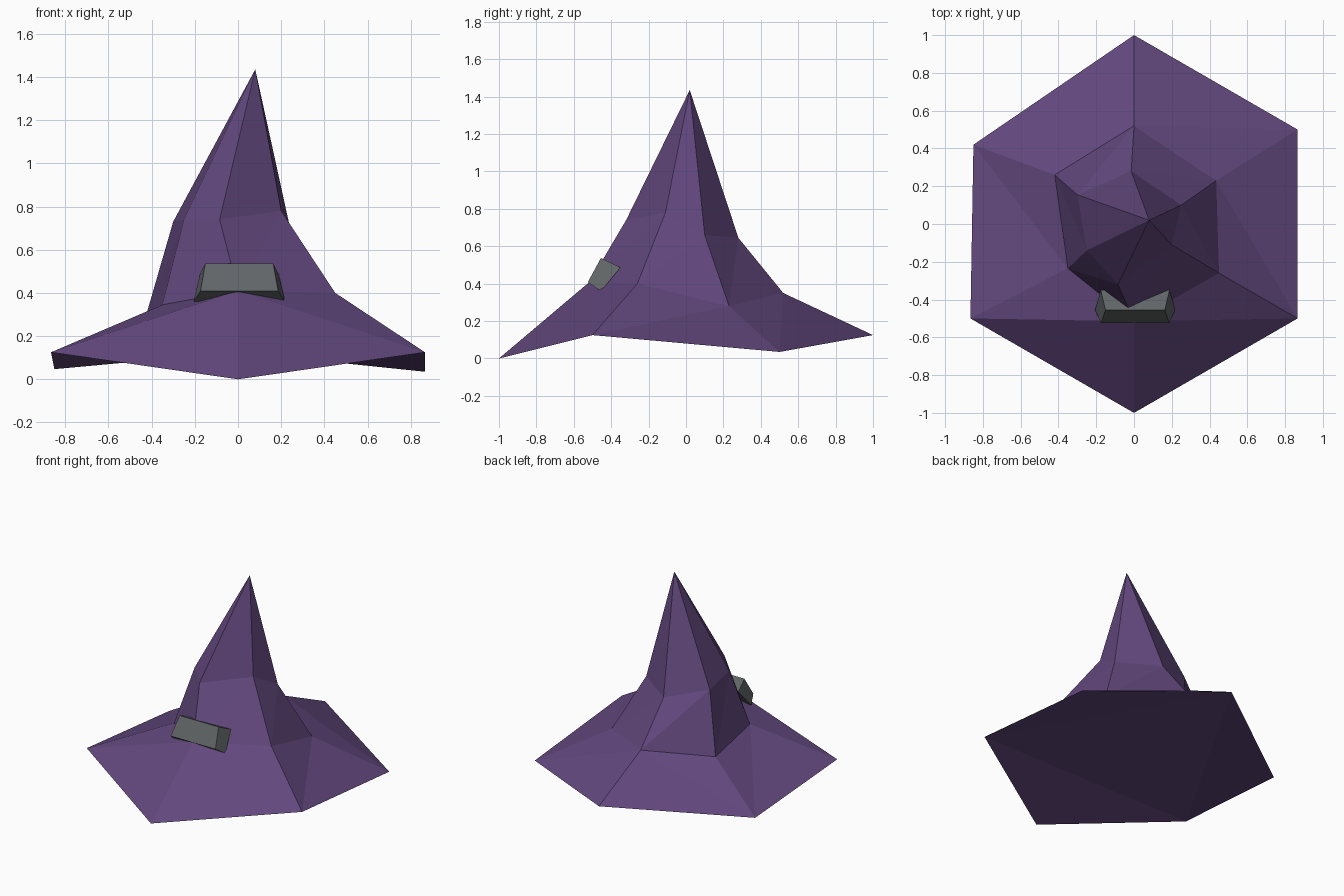
import bpy, bmesh

if "Cube" in bpy.data.objects:
    bpy.data.objects.remove(bpy.data.objects["Cube"])


def material(name, rgb):
    m = bpy.data.materials.new(name)
    m.diffuse_color = (*rgb, 1)
    m.use_nodes = True
    m.node_tree.nodes["Principled BSDF"].inputs["Base Color"].default_value = m.diffuse_color
    return m


def make(name, bm, mat):
    bmesh.ops.recalc_face_normals(bm, faces=bm.faces)
    me = bpy.data.meshes.new(name)
    bm.to_mesh(me)
    bm.free()
    me.materials.append(mat)
    ob = bpy.data.objects.new(name, me)
    bpy.context.collection.objects.link(ob)
    return ob


def loft(bm, a, b, flip=()):
    """Join two closed rings, splitting each bent quad in two."""
    for i in range(len(a)):
        j = (i + 1) % len(a)
        if i in flip:
            bm.faces.new((a[i], a[j], b[i]))
            bm.faces.new((a[j], b[j], b[i]))
        else:
            bm.faces.new((a[i], a[j], b[j]))
            bm.faces.new((a[i], b[j], b[i]))


purple = material("purple felt", (0.122, 0.064, 0.205))
grey = material("grey metal", (0.118, 0.130, 0.135))

# hat: three crumpled six-sided rings (brim edge, cone foot, bend) and a tip
# each ring runs front, front right, back right, back, back left, front left
rings = [
    [(0, -1, 0), (.866, -.5, .125), (.866, .5, .035),
     (0, 1, .125), (-.85, .42, .047), (-.866, -.5, .125)],
    [(0, -.515, .41), (.45, -.26, .40), (.435, .23, .28),
     (0, .52, .35), (-.42, .26, .315), (-.35, -.235, .345)],
    [(-.085, -.32, .74), (.20, -.11, .78), (.25, .10, .66),
     (-.015, .28, .645), (-.30, .155, .73), (-.25, -.14, .74)],
]
bm = bmesh.new()
loops = [[bm.verts.new(p) for p in ring] for ring in rings]
loft(bm, loops[0], loops[1], flip=(0, 3))
loft(bm, loops[1], loops[2])
tip = bm.verts.new((.08, .02, 1.435))
for i in range(6):
    bm.faces.new((loops[2][i], loops[2][(i + 1) % 6], tip))

# underside: level triangle between the raised corners, three drooping flaps
rim = loops[0]
bm.faces.new((rim[1], rim[3], rim[5]))
for i in (1, 3, 5):
    bm.faces.new((rim[i], rim[i - 1], rim[i - 2]))
make("hat", bm, purple)

# buckle: tilted tapered block, the same section at each end
bm = bmesh.new()
section = [(.18, -.525, .408), (.157, -.455, .537), (.182, -.35, .487), (.212, -.455, .36)]
ends = [[bm.verts.new((s * x + .006, y, z)) for x, y, z in section] for s in (-1, 1)]
for i in range(4):
    j = (i + 1) % 4
    bm.faces.new((ends[0][i], ends[0][j], ends[1][j], ends[1][i]))
for e in ends:
    bm.faces.new(e)
make("buckle", bm, grey)
